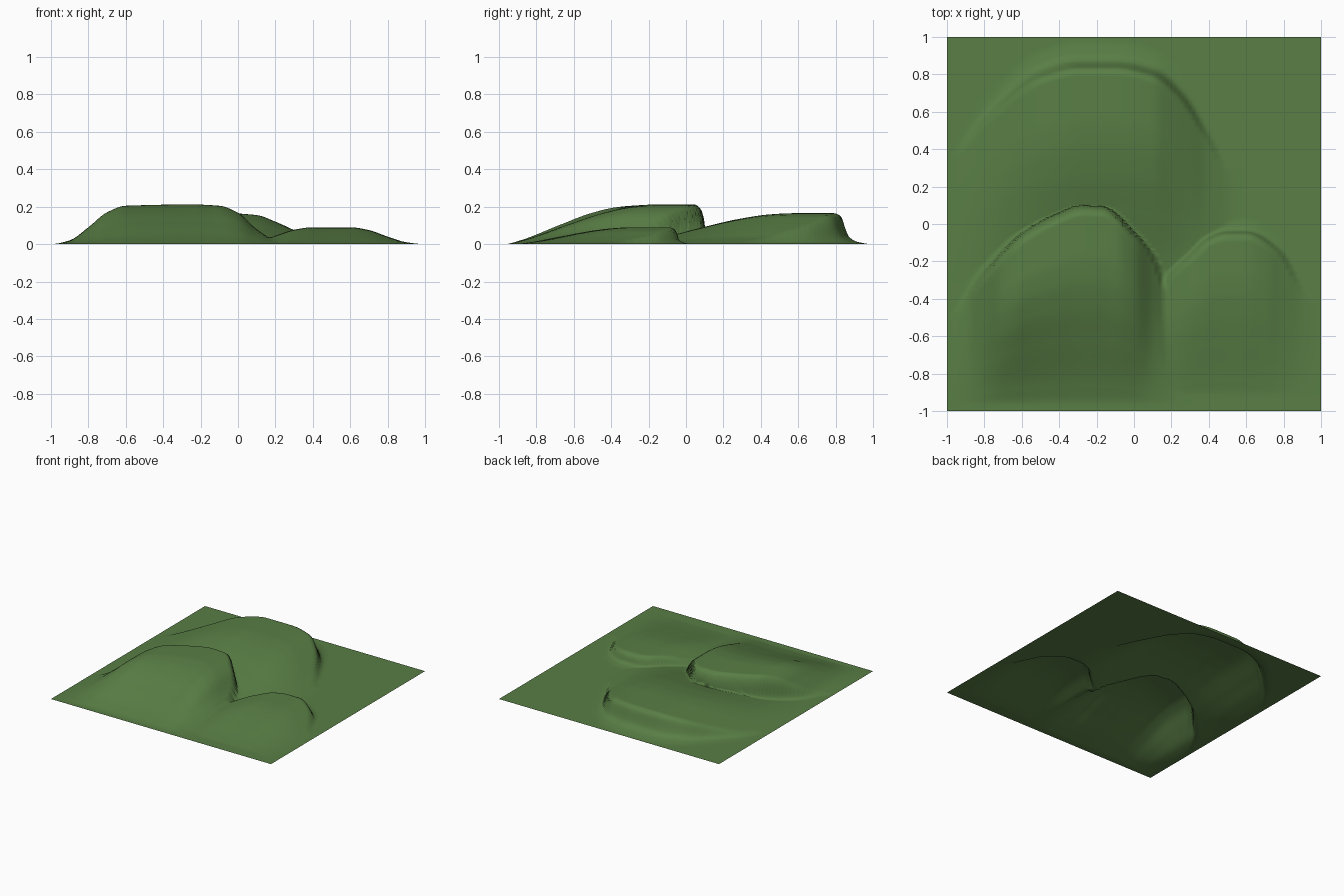
import bpy, bmesh, math

if "Cube" in bpy.data.objects:
    bpy.data.objects.remove(bpy.data.objects["Cube"])


def interp(pts, x):
    """Smooth (Catmull-Rom style) curve through (x, value) points."""
    if x <= pts[0][0]:
        return pts[0][1]
    if x >= pts[-1][0]:
        return pts[-1][1]
    n = len(pts)

    def slope(i):
        if i == 0 or i == n - 1:
            return 0.0
        a = (pts[i][1] - pts[i-1][1]) / (pts[i][0] - pts[i-1][0])
        b = (pts[i+1][1] - pts[i][1]) / (pts[i+1][0] - pts[i][0])
        return 0.0 if a * b <= 0 else 2 * a * b / (a + b)

    for i in range(n - 1):
        x0, y0 = pts[i]
        x1, y1 = pts[i + 1]
        if x <= x1:
            h = x1 - x0
            t = (x - x0) / h
            return ((2*t**3 - 3*t*t + 1) * y0 + (t**3 - 2*t*t + t) * h * slope(i)
                    + (3*t*t - 2*t**3) * y1 + (t**3 - t*t) * h * slope(i + 1))


# Shared long front slope, and steep back slope by distance past the crest
RISE = [(0, 0), (.1, .1), (.35, .51), (.54, .81), (.69, .96), (.8, 1), (1, 1)]
LEE = [(-.04, 1), (-.01, .9), (.01, .5), (.025, .25), (.06, .08), (.13, 0)]

# Each hill: front foot y, crest line y(x), ridge height z(x), lee width, overhang
HILLS = [
    dict(foot=-.97, lee=.9, over=.022,
         crest=[(-1, -.5), (-.8, -.28), (-.6, -.07), (-.4, .04), (-.28, .08),
                (-.16, .075), (0, -.06), (.1, -.18), (.2, -.4)],
         ridge=[(-1, 0), (-.9, .02), (-.8, .09), (-.7, .17), (-.6, .205), (-.25, .212),
                (-.1, .205), (0, .168), (.1, .08), (.2, .02), (.3, 0)]),
    dict(foot=-.92, lee=.8, over=.015,
         crest=[(.05, -.45), (.2, -.27), (.3, -.18), (.4, -.09), (.5, -.06),
                (.6, -.06), (.77, -.15), (.95, -.4)],
         ridge=[(.03, 0), (.1, .012), (.2, .045), (.3, .077), (.4, .09), (.6, .09),
                (.7, .075), (.8, .04), (.9, .01), (1, 0)]),
    dict(foot=-.32, lee=1.2, over=0,
         crest=[(-1, .35), (-.8, .55), (-.5, .79), (-.3, .84), (-.1, .84),
                (.1, .8), (.25, .68), (.4, .45), (.5, .3)],
         ridge=[(-1, 0), (-.85, .025), (-.7, .075), (-.5, .14), (-.3, .165),
                (-.05, .165), (.1, .155), (.2, .12), (.3, .075), (.4, .03), (.55, 0)]),
]

NX, NY = 100, 240
bm = bmesh.new()
rows = []
for i in range(NX + 1):
    x = -1 + 2 * i / NX
    lines = [(h, interp(h['crest'], x), interp(h['ridge'], x)) for h in HILLS]
    col = []
    for j in range(NY + 1):
        y = -1 + 2 * j / NY
        z, dy = 0.0, 0.0
        for h, yc, top in lines:
            start = yc - .04 * h['lee']
            if y < start:
                f, push = interp(RISE, (y - h['foot']) / (start - h['foot'])), 0
            else:
                f = interp(LEE, (y - yc) / h['lee'])
                # Slight bulge of the lip below the crest
                push = h['over'] * math.sin(math.pi * f) * f * min(1, top / .08)
            if top * f > z:
                z, dy = top * f, push
        col.append(bm.verts.new((x, y + dy, z)))
    rows.append(col)
for a, b in zip(rows, rows[1:]):
    for j in range(NY):
        bm.faces.new((a[j], b[j], b[j + 1], a[j + 1]))

# Grassy terrain sheet
mesh = bpy.data.meshes.new("hilly_ground")
bm.to_mesh(mesh)
bm.free()
for p in mesh.polygons:
    p.use_smooth = True
mat = bpy.data.materials.new("grass_green")
mat.diffuse_color = (0.1, 0.21, 0.06, 1)
mat.use_nodes = True
mat.node_tree.nodes["Principled BSDF"].inputs["Base Color"].default_value = mat.diffuse_color
mesh.materials.append(mat)
obj = bpy.data.objects.new("hilly_ground", mesh)
bpy.context.collection.objects.link(obj)
